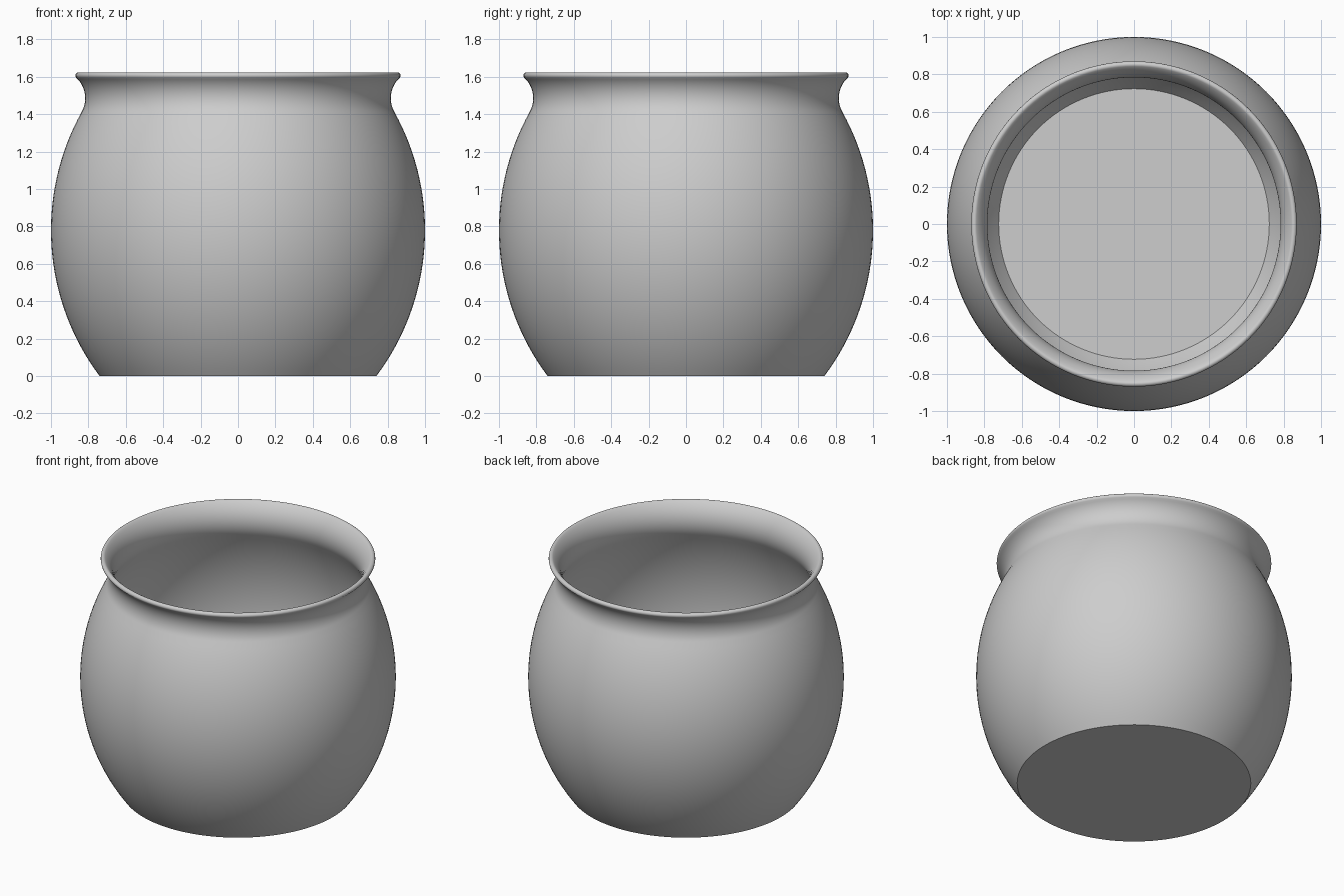
import bpy
import bmesh
from math import sin, cos, atan2, asin, pi, radians
from mathutils import Vector

cube = bpy.data.objects.get("Cube")
if cube:
    bpy.data.objects.remove(cube, do_unlink=True)

SEGMENTS = 128
WALL = 0.033

# Two tangent arcs shape the wall: a convex belly and a concave neck
BELLY, BELLY_R = (-0.30, 0.78), 1.30
NECK, NECK_R = (0.967, 1.485), 0.15
LIP_ANGLE = pi - radians(47)


def arc(centre, radius, start, end, steps):
    return [(centre[0] + radius * cos(start + (end - start) * i / steps),
             centre[1] + radius * sin(start + (end - start) * i / steps))
            for i in range(steps + 1)]


def wall(offset, base):
    """Wall line from the height base up to the lip, moved inwards by offset."""
    r = BELLY_R - offset
    join = atan2(NECK[1] - BELLY[1], NECK[0] - BELLY[0])
    belly = arc(BELLY, r, asin((base - BELLY[1]) / r), join, 32)
    neck = arc(NECK, NECK_R + offset, join + pi, LIP_ANGLE, 14)
    return belly + neck[1:]


# Full section: underside, outer wall, rounded lip, inner wall, floor
lip_r = NECK_R + WALL / 2
lip_centre = (NECK[0] + lip_r * cos(LIP_ANGLE), NECK[1] + lip_r * sin(LIP_ANGLE))
lip = arc(lip_centre, WALL / 2, LIP_ANGLE - pi, LIP_ANGLE - 2 * pi, 8)
# The cap runs over the top, from the outer wall to the inner wall
lip = [(x, z) for x, z in arc(lip_centre, WALL / 2, LIP_ANGLE - pi, LIP_ANGLE, 8)]
section = ([(0, 0)] + wall(0, 0) + lip[1:-1]
           + wall(WALL, WALL)[::-1] + [(0, WALL)])

# Turn the section around the upright axis
bm = bmesh.new()
verts = [bm.verts.new((x, 0, z)) for x, z in section]
edges = [bm.edges.new(pair) for pair in zip(verts, verts[1:])]
bmesh.ops.spin(bm, geom=verts + edges, cent=(0, 0, 0), axis=(0, 0, 1),
               angle=2 * pi, steps=SEGMENTS, use_merge=False)
bmesh.ops.remove_doubles(bm, verts=bm.verts, dist=0.0001)
bmesh.ops.recalc_face_normals(bm, faces=bm.faces)
mesh = bpy.data.meshes.new("pot")
bm.to_mesh(mesh)
bm.free()

pot = bpy.data.objects.new("pot", mesh)
bpy.context.collection.objects.link(pot)

# Plain grey colour
grey = bpy.data.materials.new("plain grey")
grey.use_nodes = True
colour = (0.61, 0.61, 0.61, 1)
grey.diffuse_color = colour
grey.node_tree.nodes["Principled BSDF"].inputs["Base Color"].default_value = colour
mesh.materials.append(grey)

# Smooth walls with crisp edges at the base and the floor
bpy.ops.object.select_all(action='DESELECT')
pot.select_set(True)
bpy.context.view_layer.objects.active = pot
bpy.ops.object.shade_smooth_by_angle(angle=radians(35))
